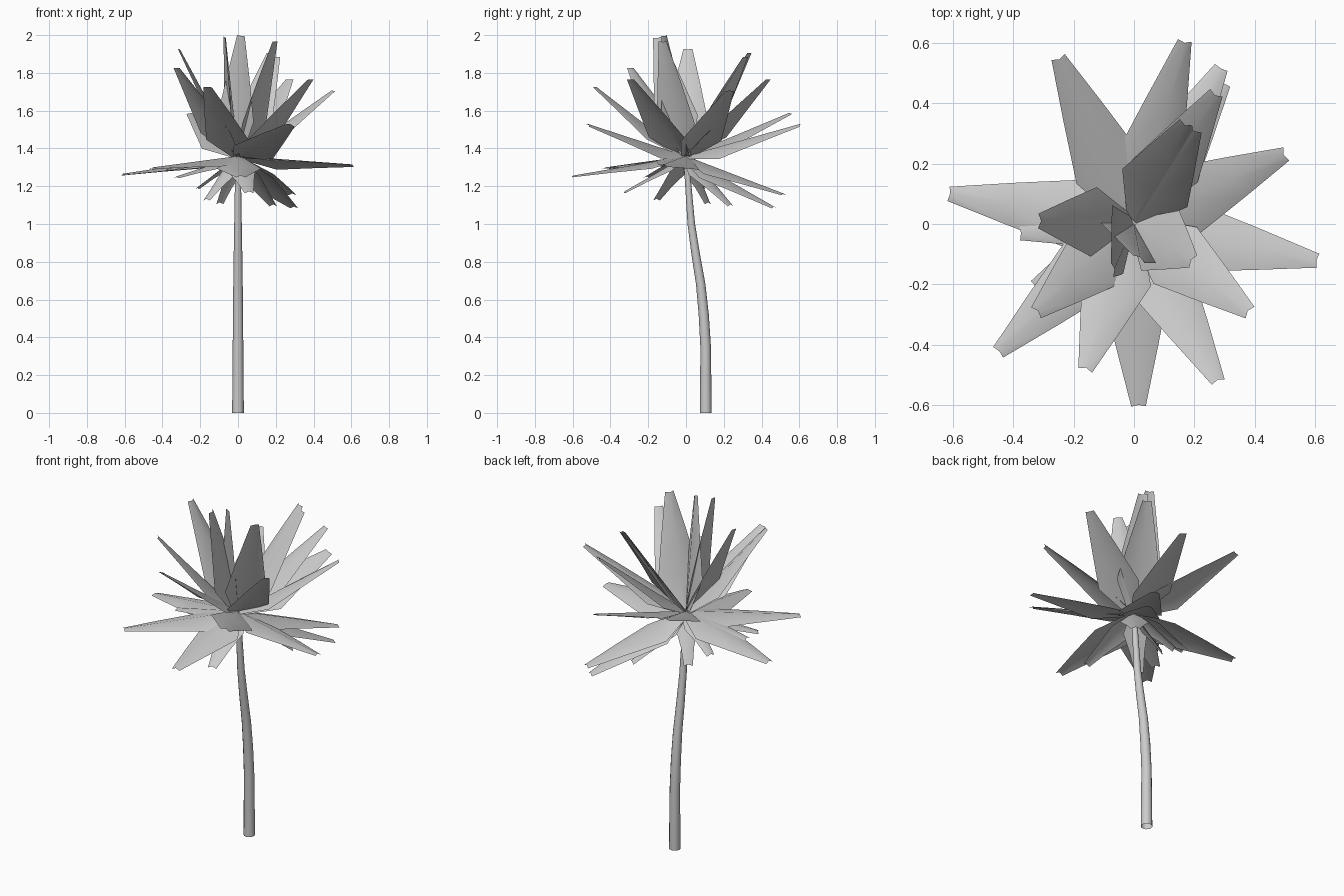
import bpy, bmesh, math
from mathutils import Vector, Matrix

if "Cube" in bpy.data.objects:
    bpy.data.objects.remove(bpy.data.objects["Cube"])

mat = bpy.data.materials.new("pale grey")
mat.diffuse_color = (0.6, 0.6, 0.6, 1)
mat.use_nodes = True
mat.node_tree.nodes["Principled BSDF"].inputs["Base Color"].default_value = mat.diffuse_color


def finish(bm, name, angle):
    me = bpy.data.meshes.new(name)
    bm.to_mesh(me)
    bm.free()
    me.materials.append(mat)
    ob = bpy.data.objects.new(name, me)
    bpy.context.collection.objects.link(ob)
    bpy.ops.object.select_all(action='DESELECT')
    bpy.context.view_layer.objects.active = ob
    ob.select_set(True)
    bpy.ops.object.shade_smooth_by_angle(angle=math.radians(angle))
    return ob


# trunk: tapered rings following a gentle bend (y, z, radius), open at the foot
path = [(0.105, 0, 0.031), (0.104, 0.35, 0.028), (0.094, 0.52, 0.027), (0.078, 0.68, 0.025),
        (0.053, 0.83, 0.023), (0.028, 1.0, 0.020), (0.014, 1.18, 0.017), (0.0, 1.37, 0.015)]
SIDES = 12
bm = bmesh.new()
rings = []
for y, z, r in path:
    rings.append([bm.verts.new((r * math.cos(2 * math.pi * i / SIDES),
                                y + r * math.sin(2 * math.pi * i / SIDES), z)) for i in range(SIDES)])
for a, b in zip(rings, rings[1:]):
    for i in range(SIDES):
        j = (i + 1) % SIDES
        bm.faces.new((a[i], a[j], b[j], b[i]))
bm.faces.new(rings[-1])
finish(bm, "trunk", 40)

# leaf: folded blade, narrow at the crown, widest at a third, tapering to a blunt tip
CROWN = Vector((0, 0, 1.36))


def leaf(name, x, y, z, roll=0):
    d = Vector((x, y, z)) - CROWN
    length = d.length
    d.normalize()
    side = d.cross(Vector((0, 0, 1))).normalized()
    side = Matrix.Rotation(math.radians(-roll), 3, d) @ side
    up = side.cross(d)
    k = min(1.0, length / 0.6)
    # fraction along, half width, droop of the edges
    sections = [(-0.06, 0.012, 0.004), (0.31, 0.118 * k, 0.035 * k),
                (0.66, 0.072 * k, 0.02 * k), (1.0, 0.024, 0.008)]
    bm = bmesh.new()
    rows = []
    for f, w, drop in sections:
        c = CROWN + d * length * f
        mid = c - d * (0.006 if f == 1.0 else 0)
        rows.append([bm.verts.new(p) for p in
                     (c - side * w - up * drop, mid, c + side * w - up * drop)])
    for a, b in zip(rows, rows[1:]):
        for i in range(2):
            bm.faces.new((a[i], a[i + 1], b[i + 1], b[i]))
    finish(bm, name, 50)


# leaf tips (x, y, z, optional roll), from the upright ones down to the drooping ones
upright = [(0.02, -0.11, 2.0, 45), (-0.065, -0.15, 1.99, 58), (0.19, -0.12, 1.97), (-0.31, 0.01, 1.93),
           (0.17, 0.33, 1.91), (0.20, 0.31, 1.89), (-0.32, -0.29, 1.83), (0.27, 0.43, 1.77),
           (0.38, -0.29, 1.77), (-0.16, -0.48, 1.73), (0.50, 0.23, 1.71)]
spreading = [(-0.25, 0.55, 1.59), (0.17, 0.605, 1.53, -18), (0.28, -0.52, 1.53, 18),
             (0.61, -0.12, 1.315, 12), (-0.45, -0.425, 1.30), (-0.38, -0.03, 1.29),
             (-0.615, 0.10, 1.265), (0.015, -0.605, 1.255), (-0.33, -0.21, 1.25)]
drooping = [(0.29, 0.52, 1.16), (0.30, 0.47, 1.09), (0.06, -0.33, 1.17), (-0.17, -0.16, 1.13),
            (-0.10, 0.12, 1.11), (0.19, 0.24, 1.10), (-0.22, 0.08, 1.19)]
for group, tips in (("upright_leaf", upright), ("spreading_leaf", spreading), ("drooping_leaf", drooping)):
    for n, t in enumerate(tips, 1):
        leaf(f"{group}_{n}", *t)
